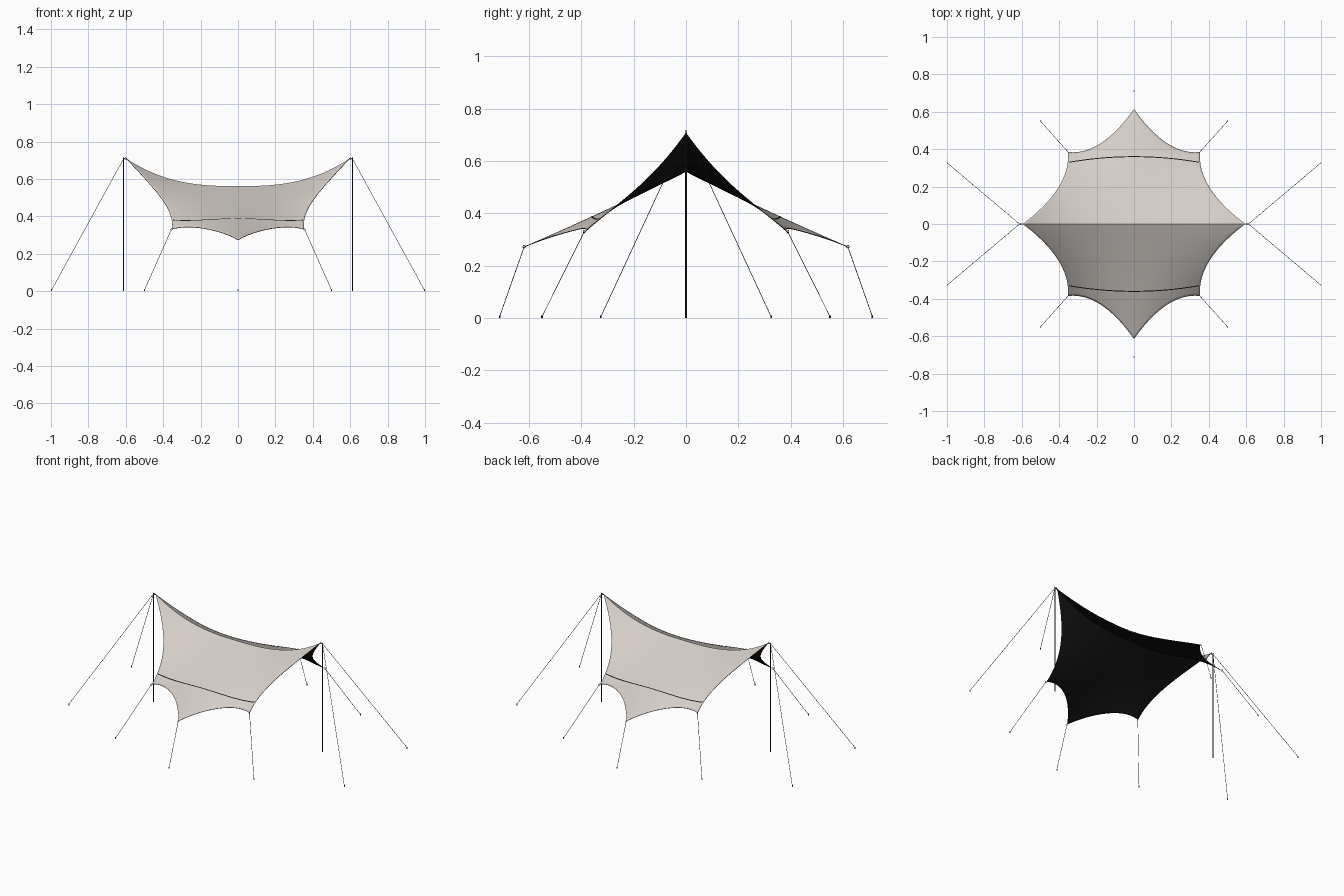
import bpy, bmesh, math
from mathutils import Vector

if "Cube" in bpy.data.objects:
    bpy.data.objects.remove(bpy.data.objects["Cube"])


def material(name, rgb):
    m = bpy.data.materials.new(name)
    m.diffuse_color = (*rgb, 1)
    m.use_nodes = True
    m.node_tree.nodes["Principled BSDF"].inputs["Base Color"].default_value = m.diffuse_color
    return m


CLOTH = material("warm grey cloth", (0.66, 0.61, 0.57))
LINING = material("black lining", (0.008, 0.008, 0.009))
POLE = material("black metal", (0.012, 0.012, 0.013))
ROPE = material("dark grey cord", (0.06, 0.06, 0.06))


def height(x, y):
    """Cloth height: sagging ridge, sloping sides, pulled-down corners."""
    y = abs(y)
    slope = 0.562 - 0.505 * y + 0.062 * y * y
    return slope + 0.15 * (abs(x) / 0.6) ** 2.7 - 0.076 * (y / 0.385) ** 2 * (x / 0.345) ** 2


def bezier(a, b, c, t):
    return a * (1 - t) ** 2 + 2 * b * t * (1 - t) + c * t * t


def cloth_point(u, v):
    """u runs along the ridge, v from the ridge to the hem (both -1..1)."""
    x = u * bezier(0.595, 0.338, 0.353, abs(v))
    y = v * bezier(0.615, 0.365, 0.385, abs(u))
    return Vector((x, y, height(x, y)))


def grid_object(name, rows, mats):
    """Surface through rows of points."""
    bm = bmesh.new()
    vs = [[bm.verts.new(p) for p in row] for row in rows]
    for r0, r1 in zip(vs, vs[1:]):
        for i in range(len(r0) - 1):
            bm.faces.new((r0[i], r0[i + 1], r1[i + 1], r1[i]))
    me = bpy.data.meshes.new(name)
    bm.to_mesh(me)
    bm.free()
    ob = bpy.data.objects.new(name, me)
    bpy.context.collection.objects.link(ob)
    for m in mats:
        me.materials.append(m)
    bpy.ops.object.select_all(action='DESELECT')
    ob.select_set(True)
    bpy.context.view_layer.objects.active = ob
    bpy.ops.object.shade_smooth_by_angle(angle=math.radians(30))
    return ob


def rod(name, a, b, radius, mat, sides=8, tip=None):
    """Straight round bar between two points."""
    a, b = Vector(a), Vector(b)
    d = b - a
    bpy.ops.mesh.primitive_cone_add(vertices=sides, radius1=radius,
                                    radius2=radius if tip is None else tip,
                                    depth=d.length, location=(a + b) / 2,
                                    rotation=d.to_track_quat('Z', 'Y').to_euler())
    ob = bpy.context.object
    ob.name = name
    ob.data.materials.append(mat)
    bpy.ops.object.shade_smooth_by_angle(angle=math.radians(50))
    return ob


def ring(name, pos, direction):
    """Small metal ring at a cloth corner."""
    side = Vector(direction).cross(Vector((0, 0, 1)))
    bpy.ops.mesh.primitive_torus_add(major_radius=0.005, minor_radius=0.0012,
                                     major_segments=16, minor_segments=6, location=pos,
                                     rotation=side.to_track_quat('Z', 'Y').to_euler())
    bpy.context.object.name = name
    bpy.context.object.data.materials.append(POLE)
    bpy.ops.object.shade_smooth_by_angle(angle=math.radians(60))


def guy_line(name, top, foot):
    """Cord with a small ground peg."""
    rod(name + "_cord", top, (*foot, 0.006), 0.0013, ROPE, 6)
    rod(name + "_peg", (*foot, 0), (*foot, 0.01), 0.003, POLE)


# Canopy: pale cloth above, black lining below
N = 32
rows = [[cloth_point(i / N, j / N) for i in range(-N, N + 1)] for j in range(-N, N + 1)]
canopy = grid_object("canopy", rows, [CLOTH, LINING])
sol = canopy.modifiers.new("lining", 'SOLIDIFY')
sol.thickness = 0.003
sol.offset = -1
sol.material_offset = 1
sol.material_offset_rim = 1

# Seams across both slopes
for s, label in ((-1, "front"), (1, "back")):
    strip = []
    for w in (-0.0025, 0.0025):
        line = []
        for i in range(-30, 31):
            x = 0.347 * i / 30
            y = s * (0.36 - 0.03 * (i / 30) ** 2) + w
            line.append((x, y, height(x, y) + 0.001))
        strip.append(line)
    grid_object(label + "_seam", strip, [LINING])

    # Low middle corner of each slope
    tip = Vector((0, s * 0.618, height(0, 0.615) - 0.002))
    ring(label + "_middle_ring", tip, (0, s, 0))
    guy_line(label + "_middle", tip, (0, s * 0.712))

for sx, side in ((-1, "left"), (1, "right")):
    # Upright pole with a spike, and the link to the ridge end
    top = Vector((sx * 0.612, 0, 0.708))
    rod(side + "_pole", (sx * 0.612, 0, 0), top, 0.0038, POLE, 16)
    rod(side + "_pole_spike", top, top + Vector((0, 0, 0.012)), 0.002, POLE, 8, 0.0008)
    rod(side + "_ridge_link", cloth_point(sx, 0), top, 0.002, POLE)
    ring(side + "_ridge_ring", cloth_point(sx, 0) + Vector((sx * 0.006, 0, 0)), (sx, 0, 0))
    for sy, end in ((-1, "front"), (1, "back")):
        guy_line(f"{side}_{end}_pole_line", top, (sx * 0.997, sy * 0.325))
        # Outer corners of the canopy
        c = cloth_point(sx, sy) + Vector((sx * 0.003, sy * 0.004, -0.003))
        ring(f"{side}_{end}_corner_ring", c, (sx, sy, 0))
        guy_line(f"{side}_{end}_corner", c, (sx * 0.5, sy * 0.55))
